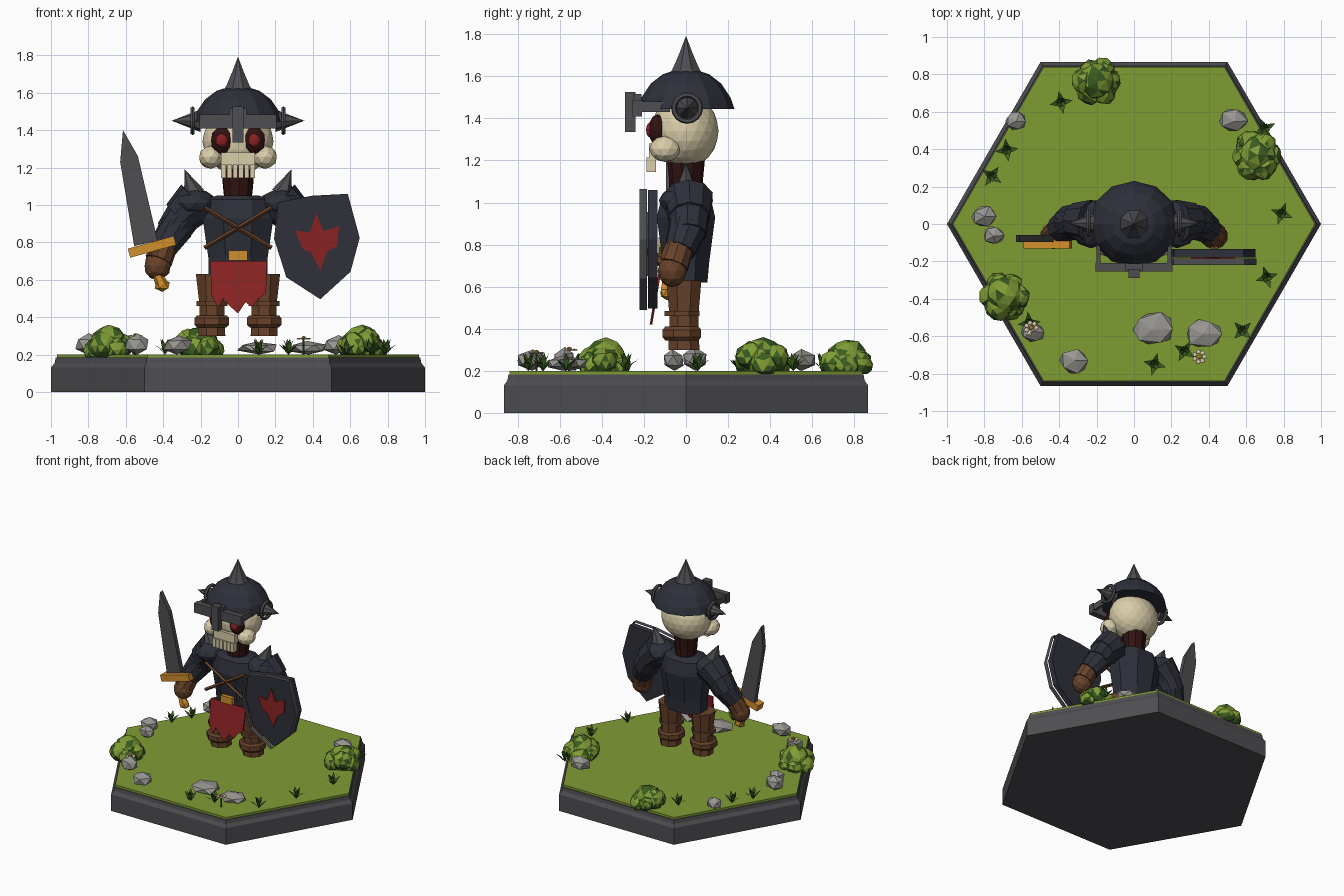
import bpy, bmesh, math, random
from mathutils import Vector, Matrix

if "Cube" in bpy.data.objects:
    bpy.data.objects.remove(bpy.data.objects["Cube"])

random.seed(4)


def mat(name, r, g, b):
    m = bpy.data.materials.new(name)
    lin = lambda c: ((c / 255 + 0.055) / 1.055) ** 2.4 if c > 10 else c / 3300
    m.diffuse_color = (lin(r), lin(g), lin(b), 1)
    m.use_nodes = True
    m.node_tree.nodes["Principled BSDF"].inputs["Base Color"].default_value = m.diffuse_color
    return m


METAL = mat("dark_metal", 78, 78, 82)
GRASS = mat("grass_green", 128, 156, 52)
LEAF = mat("dark_leaf", 58, 92, 32)
ROCK = mat("rock_grey", 152, 150, 145)
BONE = mat("bone", 218, 206, 170)
NAVY = mat("navy_armour", 46, 48, 58)
LEATHER = mat("brown_leather", 104, 66, 42)
RED = mat("red_cloth", 138, 34, 34)
GOLD = mat("gold", 208, 142, 44)
MAROON = mat("dark_maroon", 50, 18, 18)


def finish(name, bm, *mats):
    bmesh.ops.recalc_face_normals(bm, faces=bm.faces)
    me = bpy.data.meshes.new(name)
    bm.to_mesh(me)
    bm.free()
    for m in mats:
        me.materials.append(m)
    ob = bpy.data.objects.new(name, me)
    bpy.context.collection.objects.link(ob)
    return ob


def loft(name, rings, m, c=(0, 0), sides=8, phase=math.pi / 8):
    """Stacked rings of (z, rx, ry)."""
    bm = bmesh.new()
    rows = []
    for z, rx, ry in rings:
        rows.append([bm.verts.new((c[0] + rx * math.cos(phase + i * math.tau / sides),
                                   c[1] + ry * math.sin(phase + i * math.tau / sides), z))
                     for i in range(sides)])
    for a, b in zip(rows, rows[1:]):
        for i in range(sides):
            j = (i + 1) % sides
            bm.faces.new((a[i], a[j], b[j], b[i]))
    bm.faces.new(rows[0])
    bm.faces.new(rows[-1])
    return finish(name, bm, m)


def box(name, c, size, m, tilt=0):
    bm = bmesh.new()
    bmesh.ops.create_cube(bm, size=1, matrix=Matrix.Translation(c)
                          @ Matrix.Rotation(tilt, 4, 'Y') @ Matrix.Diagonal((*size, 1)))
    ob = finish(name, bm, m)
    return ob


def ball(name, c, r, m, sub=2):
    bm = bmesh.new()
    bmesh.ops.create_icosphere(bm, subdivisions=sub, radius=1,
                               matrix=Matrix.Translation(c) @ Matrix.Diagonal((*r, 1)))
    return finish(name, bm, m)


def limb(name, a, b, r0, r1, m, sides=8):
    a, b = Vector(a), Vector(b)
    d = b - a
    bm = bmesh.new()
    bmesh.ops.create_cone(bm, cap_ends=True, segments=sides, radius1=r0, radius2=r1, depth=d.length,
                          matrix=Matrix.Translation((a + b) / 2) @ d.to_track_quat('Z', 'Y').to_matrix().to_4x4())
    return finish(name, bm, m)


def plate(name, pts, y, depth, m, rim=0):
    """Outline in x and z, extruded backwards; rim > 0 leaves only a frame."""
    bm = bmesh.new()
    f = bm.faces.new([bm.verts.new((x, y, z)) for x, z in pts])
    if rim:
        bmesh.ops.inset_region(bm, faces=[f], thickness=rim, use_boundary=True, use_even_offset=True)
        bmesh.ops.delete(bm, geom=[f], context='FACES')
    ex = bmesh.ops.extrude_face_region(bm, geom=bm.faces[:], use_keep_orig=True)
    bmesh.ops.translate(bm, vec=(0, depth, 0), verts=[g for g in ex['geom'] if isinstance(g, bmesh.types.BMVert)])
    return finish(name, bm, m)


# Hexagonal base and turf
loft("stone_base", [(z, r, r) for z, r in ((0, 1), (.13, 1), (.155, .98), (.183, .975))], METAL, sides=6, phase=0)
loft("turf", [(.18, .968, .968), (.2, .968, .968)], GRASS, sides=6, phase=0)

# Legs with boots and straps
for s in (-1, 1):
    loft("leg", [(.30, .078, .08), (.35, .076, .078), (.42, .072, .075), (.47, .072, .075), (.63, .092, .09)],
         LEATHER, (s * .14, -.01))
    loft("boot_cuff", [(.345, .085, .085), (.36, .1, .1), (.395, .1, .1), (.41, .085, .085)], LEATHER, (s * .14, -.02))
    loft("knee_strap", [(.46, .09, .09), (.485, .09, .09)], LEATHER, (s * .14, -.02))

# Torso, neck, belt, cloth and crossed chest straps
loft("torso", [(.62, .17, .11), (.72, .172, .12), (.93, .205, .15), (1.03, .19, .125), (1.05, .12, .09)], NAVY)
loft("neck", [(1.03, .075, .08), (1.1, .083, .08), (1.2, .09, .09)], MAROON, sides=10)
cloth = plate("torn_cloth", [(-.15, .7), (.155, .7), (.15, .53), (.1, .49), (.075, .455), (.04, .48), (0, .42),
                             (-.045, .46), (-.08, .5), (-.105, .45), (-.14, .51)], -.125, .012, RED)
for v in cloth.data.vertices:
    v.co.y -= (.7 - v.co.z) * .17
box("belt_buckle", (0, -.13, .73), (.1, .03, .055), GOLD)
for s in (-1, 1):
    limb("chest_strap", (s * -.18, -.15, .985), (s * .18, -.15, .77), .012, .012, LEATHER, 4)

# Arms, mirrored
for s in (-1, 1):
    ball("pauldron", (s * .23, 0, 1.01), (.115, .13, .075), NAVY)
    limb("shoulder_plate", (s * .22, .01, 1.02), (s * .315, .015, .93), .122, .1, NAVY, 10)
    limb("upper_arm", (s * .28, .015, .96), (s * .355, .01, .85), .1, .09, NAVY, 10)
    limb("elbow_guard", (s * .33, .01, .88), (s * .40, -.03, .77), .095, .075, NAVY, 10)
    limb("glove_cuff", (s * .39, -.03, .79), (s * .425, -.06, .70), .07, .074, LEATHER, 10)
    ball("glove", (s * .43, -.065, .675), (.073, .07, .078), LEATHER)
    limb("shoulder_spike", (s * .235, 0, 1.06), (s * .285, 0, 1.19), .058, 0, METAL, 6)

# Sword
plate("sword_blade", [(-.615, 1.4), (-.63, 1.23), (-.555, .78), (-.43, .81), (-.535, 1.26)], -.095, .035, METAL)
box("sword_guard", (-.46, -.095, .776), (.255, .07, .05), GOLD, -.27)
limb("sword_grip", (-.46, -.09, .78), (-.408, -.09, .57), .024, .024, LEATHER, 6)
ball("sword_pommel", (-.405, -.09, .57), (.045, .035, .035), GOLD, 1)
limb("pommel_neck", (-.432, -.09, .63), (-.405, -.09, .57), .025, .035, GOLD, 6)

# Shield: backing board, raised frame and emblem
outline = [(.21, 1.02), (.4, 1.055), (.59, 1.065), (.655, .825), (.605, .64), (.44, .49), (.255, .61), (.188, .82)]
plate("shield_board", [(.43 + (x - .43) * .98, .78 + (z - .78) * .98) for x, z in outline], -.18, .045, NAVY)
plate("shield_frame", outline, -.22, .035, METAL, .025)
limb("shield_handle", (.43, -.07, .69), (.43, -.15, .74), .025, .025, LEATHER, 6)
plate("shield_emblem", [(.418, .955), (.455, .86), (.54, .885), (.53, .78), (.475, .75), (.44, .65), (.39, .745),
                        (.345, .765), (.305, .865), (.385, .85)], -.188, .009, RED)

# Skull
ball("skull", (0, -.005, 1.34), (.19, .16, .175), BONE, 3)
box("upper_jaw", (0, -.13, 1.245), (.18, .09, .07), BONE)
for i in range(6):
    box("tooth", (-.077 + i * .031, -.165, 1.18), (.026, .045, .07), BONE)
for s in (-1, 1):
    ball("cheekbone", (s * .145, -.1, 1.255), (.065, .075, .062), BONE)
    ball("eye_socket", (s * .087, -.135, 1.345), (.06, .045, .075), MAROON)
    ball("eye", (s * .087, -.172, 1.345), (.032, .018, .036), RED)

# Helmet with visor and spikes
loft("helmet", [(z, r, r * .96) for z, r in ((1.445, .24), (1.50, .22), (1.565, .175), (1.61, .115), (1.63, .05))],
     NAVY, sides=12, phase=0)
loft("top_spike", [(1.61, .085, .085), (1.64, .066, .066), (1.71, .034, .034), (1.79, .001, .001)], METAL, sides=8)
box("visor_bar", (0, -.232, 1.447), (.41, .045, .075), METAL)
box("visor_upper_lug", (0, -.232, 1.48), (.09, .04, .07), METAL)
box("nose_guard", (0, -.265, 1.43), (.06, .05, .19), METAL)
for s in (-1, 1):
    box("visor_arm", (s * .19, -.15, 1.455), (.02, .15, .05), METAL)
    bpy.ops.mesh.primitive_torus_add(location=(s * .243, .005, 1.45), rotation=(0, math.pi / 2, 0),
                                     major_radius=.063, minor_radius=.013, major_segments=16, minor_segments=6)
    ring = bpy.context.object
    ring.name = "helmet_ring"
    ring.data.materials.append(METAL)
    limb("side_spike", (s * .2, .005, 1.45), (s * .355, .005, 1.45), .06, 0, METAL, 8)

# Bushes: clumps of low balls with some dark faces
for x, y, r in ((-.2, .765, .13), (.66, .365, .135), (-.69, -.385, .135)):
    bm = bmesh.new()
    for k in range(7):
        a = k * math.tau / 6
        d = 0 if k == 6 else r * .5
        rr = r * (.78 if k == 6 else random.uniform(.45, .58))
        z = .25 if k == 6 else random.uniform(.22, .27)
        bmesh.ops.create_icosphere(bm, subdivisions=2, radius=rr,
                                   matrix=Matrix.Translation((x + d * math.cos(a), y + d * math.sin(a), z))
                                   @ Matrix.Rotation(a * 2, 4, 'Z'))
    for v in bm.verts:
        v.co += Vector([random.uniform(-.006, .006) for _ in range(3)])
        v.co.z = max(v.co.z, .185)
    for f in bm.faces:
        f.material_index = int(random.random() < .3 or f.normal.z < -.3)
    finish("bush", bm, GRASS, LEAF)

# Rocks
for x, y, r, h in ((-.63, .55, .062, .045), (.53, .555, .085, .05), (-.8, .04, .07, .055), (-.75, -.06, .06, .05),
                   (-.54, -.58, .07, .055), (-.32, -.735, .083, .05), (.105, -.56, .115, .035), (.375, -.59, .1, .035)):
    rock = ball("rock", (x, y, .2 + h), (r, r * .85, h * 1.05), ROCK, 1)
    for v in rock.data.vertices:
        v.co += Vector((random.uniform(-.1, .1), random.uniform(-.1, .1), random.uniform(-.04, .04))) * r
        v.co.z = max(v.co.z, .2)

# Grass tufts of folded blades
for x, y in ((-.39, .65), (-.68, .395), (-.76, .255), (.7, .51), (.6, .42), (.79, .055), (.71, -.285), (.58, -.57),
             (.11, -.75), (.27, -.68), (-.56, -.53)):
    bm = bmesh.new()
    spin = random.random() * 3
    for k in range(8):
        a = spin + k * math.tau / 8
        out, side = Vector((math.cos(a), math.sin(a), 0)), Vector((-math.sin(a), math.cos(a), 0))
        reach, h = (.062, .055) if k % 2 else (.03, .085)
        base, mid = Vector((x, y, .198)), Vector((x, y, .2 + h * .6)) + out * reach * .45
        tip = Vector((x, y, .2 + h)) + out * reach
        b, l, r, t = [bm.verts.new(p) for p in (base, mid + side * .014, mid - side * .014, tip)]
        bm.faces.new((b, r, l))
        bm.faces.new((l, r, t))
    finish("grass_tuft", bm, LEAF)

# Daisies
for x, y, z in ((.35, -.71, .285), (-.55, -.555, .3)):
    limb("flower_stem", (x, y, .2), (x, y, z), .006, .006, LEAF, 5)
    ball("flower_centre", (x, y, z + .005), (.013, .013, .01), GOLD, 1)
    for k in range(7):
        a = k * math.tau / 7
        ball("petal", (x + .027 * math.cos(a), y + .027 * math.sin(a), z), (.014, .014, .005), BONE, 1)
